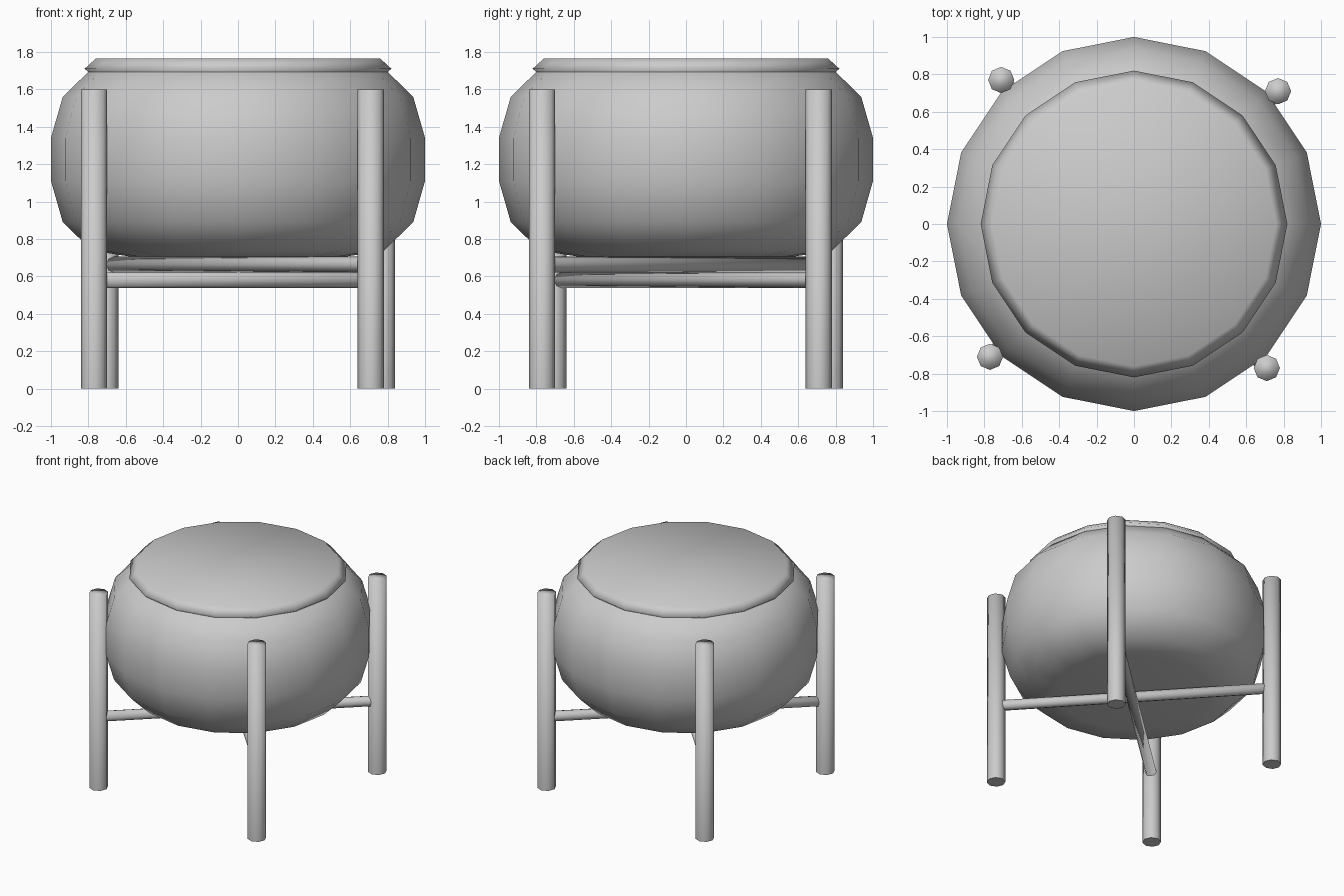
import bpy, bmesh, math
from mathutils import Vector

cube = bpy.data.objects.get("Cube")
if cube:
    bpy.data.objects.remove(cube, do_unlink=True)

# Single plain grey finish
grey = bpy.data.materials.new("light_grey")
grey.use_nodes = True
COLOUR = (0.6, 0.6, 0.6, 1.0)
grey.diffuse_color = COLOUR
grey.node_tree.nodes["Principled BSDF"].inputs["Base Color"].default_value = COLOUR


def lathe(name, profile, sides, sharp_ends=()):
    """Closed turned solid from (radius, height) pairs, bottom to top."""
    bm = bmesh.new()
    rings = []
    for r, z in profile:
        angles = [math.tau * i / sides for i in range(sides)]
        rings.append([bm.verts.new((r * math.cos(a), r * math.sin(a), z)) for a in angles])
    for low, high in zip(rings, rings[1:]):
        for i in range(sides):
            j = (i + 1) % sides
            bm.faces.new((low[i], low[j], high[j], high[i]))
    caps = {"bottom": bm.faces.new(rings[0][::-1]), "top": bm.faces.new(rings[-1])}
    for face in bm.faces:
        face.smooth = True
    for end in sharp_ends:
        for edge in caps[end].edges:
            edge.smooth = False
    mesh = bpy.data.meshes.new(name)
    bm.to_mesh(mesh)
    bm.free()
    mesh.materials.append(grey)
    obj = bpy.data.objects.new(name, mesh)
    bpy.context.collection.objects.link(obj)
    return obj


def rod(name, start, end, radius, sides):
    """Straight rod between two points."""
    start, end = Vector(start), Vector(end)
    axis = end - start
    obj = lathe(name, [(radius, 0), (radius, axis.length)], sides, ("bottom",))
    obj.location = start
    obj.rotation_mode = "QUATERNION"
    obj.rotation_quaternion = axis.to_track_quat("Z", "Y")
    return obj


# Rounded body, mirrored about its mid height
MID = 1.225
lower = [(0.57, -0.52), (0.78, -0.488), (0.937, -0.335), (1.0, -0.115)]
profile = lower + [(r, -z) for r, z in reversed(lower)]
lathe("body", [(r, MID + z) for r, z in profile], 16)

# Chamfered lid overlapping the top of the body
lathe("lid", [(0.76, 1.655), (0.82, 1.71), (0.76, 1.765)], 16)

# Four legs, each a quarter turn from the last
corners = [(0.71, -0.77), (0.77, 0.71), (-0.71, 0.77), (-0.77, -0.71)]
names = ["front_left_leg", "back_left_leg", "back_right_leg", "front_right_leg"]
for name, (x, y) in zip(names, corners):
    leg = lathe(name, [(0.07, 0), (0.07, 1.6)], 8, ("bottom",))
    leg.location = (x, y, 0)

# Two crossed braces, one resting on the other
for name, i, z in (("upper_brace", 0, 0.663), ("lower_brace", 1, 0.58)):
    a, b = corners[i], corners[i + 2]
    rod(name, (*a, z), (*b, z), 0.042, 8)
